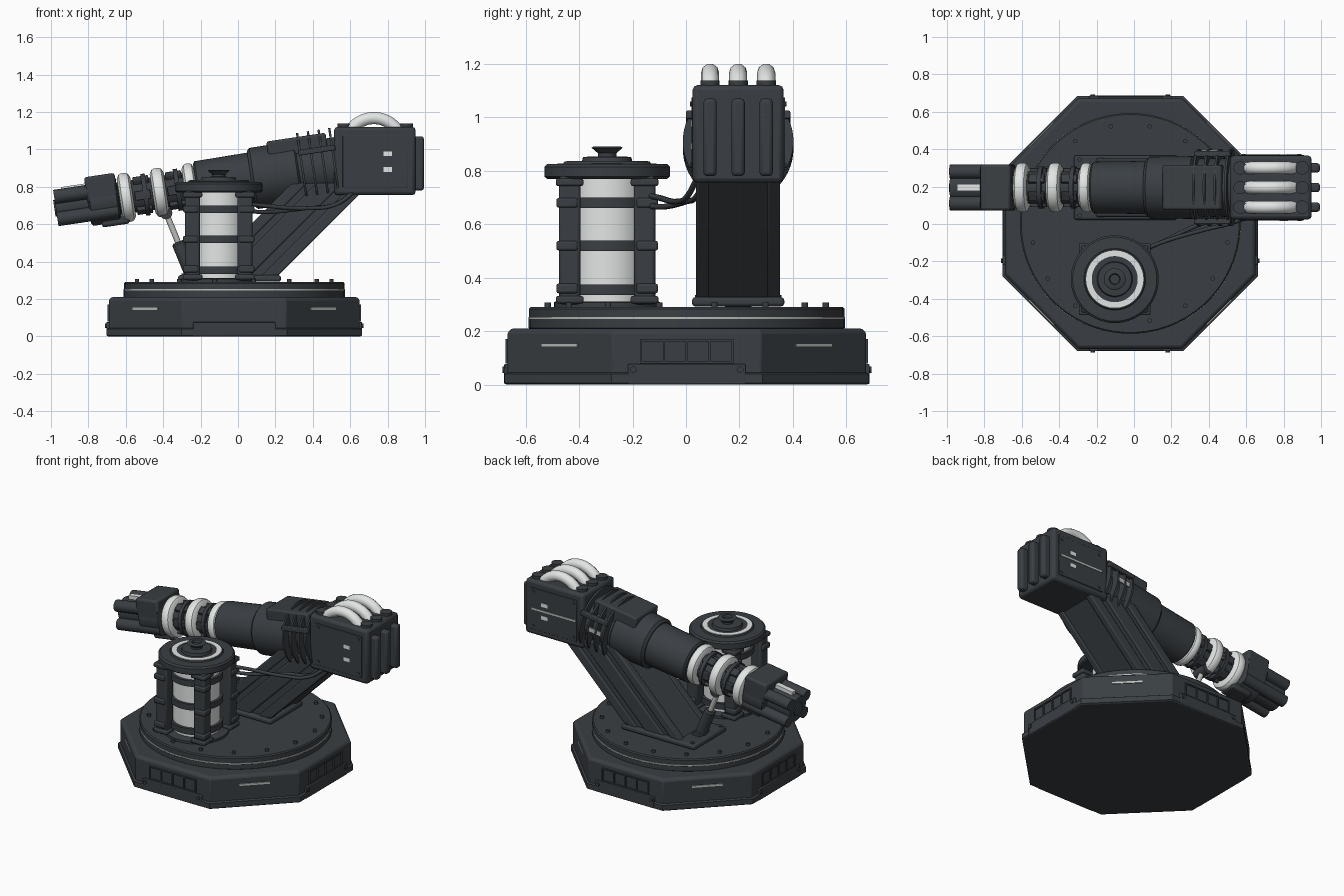
import bpy, bmesh, math
from mathutils import Matrix, Vector

if "Cube" in bpy.data.objects:
    bpy.data.objects.remove(bpy.data.objects["Cube"])


def material(name, rgb):
    m = bpy.data.materials.new(name)
    m.use_nodes = True
    m.diffuse_color = (*rgb, 1)
    m.node_tree.nodes["Principled BSDF"].inputs["Base Color"].default_value = (*rgb, 1)
    return m


DARK = material("dark gunmetal", (0.042, 0.049, 0.056))
LIGHT = material("pale glow white", (0.76, 0.79, 0.77))
STRIP = material("light grey strip", (0.50, 0.52, 0.50))
I = Matrix.Identity(4)


def T(x, y, z):
    return Matrix.Translation((x, y, z))


def finish(name, bm, mat, M=I, bevel=0):
    bmesh.ops.recalc_face_normals(bm, faces=bm.faces)
    me = bpy.data.meshes.new(name)
    bm.to_mesh(me)
    bm.free()
    me.materials.append(mat)
    for p in me.polygons:
        p.use_smooth = True
    me.set_sharp_from_angle(angle=math.radians(35))
    ob = bpy.data.objects.new(name, me)
    ob.matrix_world = M
    bpy.context.collection.objects.link(ob)
    if bevel:
        b = ob.modifiers.new("bevel", "BEVEL")
        b.width, b.segments, b.limit_method = bevel, 2, "ANGLE"
    return ob


def boxes(name, parts, mat=DARK, M=I, bevel=0.0):
    """Boxes given as (centre, size[, extra matrix]) joined in one object."""
    bm = bmesh.new()
    for c, s, *R in parts:
        bmesh.ops.create_cube(bm, size=1, matrix=(R[0] if R else I) @ T(*c) @ Matrix.Diagonal((*s, 1)))
    return finish(name, bm, mat, M, bevel)


def lathe(name, profile, mat=DARK, M=I, seg=48, bevel=0.0):
    """Spin (height, radius) points about local z, capping both ends."""
    bm = bmesh.new()
    rings = []
    for h, r in profile:
        rings.append([bm.verts.new((r * math.cos(a), r * math.sin(a), h))
                      for a in (2 * math.pi * (i + 0.5) / seg for i in range(seg))])
    for a, b in zip(rings, rings[1:]):
        for i in range(seg):
            j = (i + 1) % seg
            bm.faces.new((a[i], a[j], b[j], b[i]))
    bm.faces.new(rings[0])
    bm.faces.new(rings[-1])
    return finish(name, bm, mat, M, bevel)


def studs(name, places, r, h, mat=DARK, M=I):
    """Short cylinders; places are matrices, local z is the stud axis."""
    bm = bmesh.new()
    for P in places:
        bmesh.ops.create_cone(bm, cap_ends=True, segments=16, radius1=r, radius2=r, depth=h, matrix=P)
    return finish(name, bm, mat, M)


def pipe(name, pts, r, mat=DARK):
    cu = bpy.data.curves.new(name, "CURVE")
    cu.dimensions, cu.bevel_depth, cu.bevel_resolution, cu.use_fill_caps = "3D", r, 3, True
    sp = cu.splines.new("BEZIER")
    sp.bezier_points.add(len(pts) - 1)
    for bp, p in zip(sp.bezier_points, pts):
        bp.co = p
        bp.handle_left_type = bp.handle_right_type = "AUTO"
    cu.materials.append(mat)
    ob = bpy.data.objects.new(name, cu)
    bpy.context.collection.objects.link(ob)


def rot(deg, axis="Z"):
    return Matrix.Rotation(math.radians(deg), 4, axis)


# Octagonal base, with a wider skirt
BASE = T(-0.02, 0.003, 0)
K = 1 / math.cos(math.pi / 8)
lathe("base_body", [(0.01, 0.67 * K), (0.195, 0.67 * K), (0.21, 0.655 * K)], M=BASE, seg=8, bevel=0.006)
lathe("base_skirt", [(0, 0.674 * K), (0.006, 0.682 * K), (0.04, 0.682 * K), (0.046, 0.672 * K)], M=BASE, seg=8)

# Vents and raised skirt tabs on the straight sides, light strips on the diagonals
vents, tabs, strips, bolts = [], [], [], []
for k in range(4):
    R = rot(90 * k)
    vents += [((0.672, 0, z), (0.012, 0.35, 0.008), R) for z in (0.084, 0.166)]
    vents += [((0.672, y * 0.0855, 0.125), (0.012, 0.008, 0.08), R) for y in (-2, -1, 0, 1, 2)]
    tabs.append(((0.675, 0, 0.04), (0.016, 0.44, 0.075), R))
    strips.append(((0.671, 0, 0.147), (0.008, 0.19, 0.013), R @ rot(45)))
    bolts += [R @ T(0.684, y, 0.056) @ rot(90, "Y") for y in (-0.2, 0.2)]
boxes("base_vents", vents, M=BASE)
boxes("base_tabs", tabs, M=BASE, bevel=0.004)
boxes("base_light_strips", strips, STRIP, BASE)
studs("base_bolts", bolts, 0.012, 0.012, M=BASE)

# Turntable
lathe("turntable", [(0.2, 0.575), (0.212, 0.592), (0.245, 0.592), (0.245, 0.583), (0.254, 0.583),
                    (0.254, 0.59), (0.284, 0.59), (0.291, 0.583)], M=BASE, seg=64)
lathe("turntable_light_ring", [(0.246, 0.593), (0.253, 0.593)], STRIP, BASE, 64)
studs("turntable_bolts", [rot(22.5 * k + 11.25) @ T(0.53, 0, 0.297) for k in range(16)], 0.012, 0.02, M=BASE)

# Power cell: glowing core caged by four posts
CELL = T(-0.103, -0.295, 0)
lathe("cell_foot", [(0.285, 0.2), (0.308, 0.2), (0.312, 0.19)], M=CELL)
lathe("cell_core", [(0.31, 0.145), (0.78, 0.145)], LIGHT, CELL)
for i, z in enumerate((0.355, 0.52, 0.68)):
    lathe(f"cell_band_{i}", [(z - 0.02, 0.15), (z - 0.02, 0.163), (z + 0.02, 0.163), (z + 0.02, 0.15)], M=CELL)
posts, pads = [], []
for sx in (-1, 1):
    for sy in (-1, 1):
        posts.append(((sx * 0.14, sy * 0.14, 0.54), (0.08, 0.08, 0.48)))
        pads += [((sx * 0.14, sy * 0.14, z), (0.104, 0.104, 0.028)) for z in (0.318, 0.757)]
        pads += [((sx * 0.15, sy * 0.15, z), (0.08, 0.08, 0.036)) for z in (0.36, 0.52, 0.68)]
boxes("cell_posts", posts, M=CELL, bevel=0.012)
boxes("cell_post_clamps", pads, M=CELL, bevel=0.008)
lathe("cell_cap", [(0.77, 0.225), (0.778, 0.235), (0.815, 0.235), (0.825, 0.225), (0.827, 0.165),
                   (0.834, 0.16), (0.834, 0.095), (0.852, 0.09), (0.854, 0.035), (0.866, 0.035),
                   (0.886, 0.058), (0.89, 0.052), (0.89, 0.03), (0.875, 0.025)], M=CELL)
lathe("cell_cap_light_ring", [(0.83, 0.153), (0.837, 0.153), (0.837, 0.123), (0.83, 0.123)], LIGHT, CELL)

# Slanted support strut: side profile extruded across y
Y = 0.195
boxes("strut_foot", [((-0.045, Y, 0.31), (0.55, 0.345, 0.035))], bevel=0.012)
studs("strut_foot_bolts", [T(x, Y + s * 0.15, 0.33) for x in (-0.29, 0.2) for s in (-1, 1)], 0.012, 0.012)


def slanted(name, lo, hi, y0, y1, bevel=0.008):
    bm = bmesh.new()
    f = bm.faces.new([bm.verts.new((x, y0, z)) for x, z in
                      ((0.31 + lo, 0.31), (0.31 + hi, 0.31), (0.82 + hi, 0.82), (0.82 + lo, 0.82))])
    g = bmesh.ops.extrude_face_region(bm, geom=[f])["geom"]
    bmesh.ops.translate(bm, verts=[v for v in g if isinstance(v, bmesh.types.BMVert)], vec=(0, y1 - y0, 0))
    finish(name, bm, DARK, bevel=bevel)


slanted("strut_core", -0.52, -0.125, Y - 0.142, Y + 0.142)
for i, s in enumerate((-1, 1)):
    for j, (lo, hi) in enumerate(((-0.53, -0.45), (-0.40, -0.26), (-0.20, -0.11))):
        slanted(f"strut_rail_{i}_{j}", lo, hi, Y + s * 0.11, Y + s * 0.157)

# Rear head box, cooling fins and side panels
boxes("head", [((0.732, Y, 0.938), (0.435, 0.34, 0.365))], bevel=0.018)
boxes("head_fins", [((0.962, Y + k * 0.105, 0.925), (0.064, 0.05, 0.29)) for k in (-1, 0, 1)], bevel=0.014)
boxes("head_side_panels", [((0.735, Y + s * 0.171, 0.935), (0.35, 0.008, 0.28)) for s in (-1, 1)], bevel=0.003)
studs("head_panel_bolts", [T(x, Y + s * 0.176, z) @ rot(90, "X") for s in (-1, 1)
                           for x in (0.585, 0.885) for z in (0.82, 1.05)], 0.01, 0.008)
boxes("head_side_lights", [((0.8, Y + s * 0.174, z), (0.045, 0.008, 0.025)) for s in (-1, 1)
                           for z in (0.892, 0.977)], LIGHT)
boxes("head_long_light", [((0.73, Y + 0.174, 0.935), (0.33, 0.008, 0.012))], STRIP)

# Three glowing arched tubes on the head
for k in (-1, 0, 1):
    y = Y + k * 0.105
    arc = [(0.727 + 0.152 * math.cos(a), y, 1.015 + 0.152 * math.sin(a))
           for a in (math.pi * i / 8 for i in range(9))]
    pipe(f"arched_tube_{k + 1}", arc, 0.034, LIGHT)
studs("tube_sockets", [T(x, Y + k * 0.105, 1.12) for x in (0.567, 0.9) for k in (-1, 0, 1)], 0.036, 0.035)

# Tilted barrel: local x runs along it
GUN = T(0, Y, 0.832) @ rot(-8.5, "Y")
AX = GUN @ rot(90, "Y")
lathe("barrel_core", [(-0.66, 0.088), (0.55, 0.088)], M=AX, seg=32)
lathe("barrel_sleeve", [(-0.225, 0.125), (-0.215, 0.138), (0.07, 0.142), (0.08, 0.13)], M=AX)
lathe("barrel_breech", [(0.07, 0.15), (0.085, 0.165), (0.32, 0.168), (0.33, 0.155), (0.58, 0.155)], M=AX)
boxes("breech_top_cover", [((0.34, 0, 0.13), (0.32, 0.24, 0.11))], M=GUN, bevel=0.012)
boxes("breech_side_lights", [((0.42, 0.196, 0.02), (0.1, 0.008, 0.03))], STRIP, GUN)
for i in range(4):
    x = 0.35 + i * 0.058
    lathe(f"cooling_rib_{i}", [(x - 0.006, 0.15), (x - 0.006, 0.207), (x + 0.006, 0.207), (x + 0.006, 0.15)], M=AX)
boxes("rib_side_lugs", [((0.44, s * 0.18, 0.1), (0.2, 0.03, 0.03)) for s in (-1, 1)], M=GUN, bevel=0.005)

# Glowing coils with dark spacers between them
for i, (a, b) in enumerate(((-0.64, -0.567), (-0.462, -0.387), (-0.29, -0.222))):
    lathe(f"barrel_coil_{i}", [(a, 0.105), (a + 0.012, 0.126), (a + 0.025, 0.132), (b - 0.025, 0.132),
                               (b - 0.012, 0.126), (b, 0.105)], LIGHT, AX)
spacers = []
for k in range(6):
    R = rot(60 * k + 30, "X")
    spacers += [((x, 0, 0.09), (0.085, 0.05, 0.03), R) for x in (-0.515, -0.338)]
boxes("coil_spacers", spacers, M=GUN, bevel=0.004)
for i, x in enumerate((-0.5, -0.325)):
    lathe(f"spacer_collar_{i}", [(x - 0.012, 0.09), (x - 0.012, 0.113), (x + 0.012, 0.113), (x + 0.012, 0.09)], M=AX)

# Muzzle housing and barrel cluster
lathe("muzzle_housing", [(-0.81, 0.11), (-0.8, 0.125), (-0.655, 0.125), (-0.645, 0.11)], M=AX, seg=24)
boxes("muzzle_housing_blocks", [((-0.73, 0, 0.07), (0.165, 0.245, 0.14)),
                                ((-0.68, 0, -0.115), (0.15, 0.12, 0.05))], M=GUN, bevel=0.014)
lathe("muzzle_core", [(-0.985, 0.05), (-0.985, 0.085), (-0.66, 0.085)], M=AX, seg=24)
studs("muzzle_rods", [T(-0.82, sy * 0.085, sz * 0.06) @ rot(90, "Y") for sy in (-1, 1) for sz in (-1, 1)],
      0.038, 0.33, M=GUN)
lathe("muzzle_bore", [(-0.993, 0.03), (-0.993, 0.045), (-0.98, 0.045)], M=AX, seg=24)
boxes("muzzle_top_strip", [((-0.87, 0, 0.094), (0.14, 0.036, 0.025))], LIGHT, GUN)

# Hydraulic support under the barrel
top, foot = Vector((-0.385, Y, 0.66)), Vector((-0.245, Y, 0.32))
RAM = Matrix.Translation(foot) @ (top - foot).to_track_quat("Z", "Y").to_matrix().to_4x4()
lathe("ram_sleeve", [(0, 0.036), (0.19, 0.036), (0.2, 0.028)], M=RAM, seg=24)
lathe("ram_rod", [(0.19, 0.016), (0.36, 0.016)], STRIP, RAM, 24)
studs("ram_pivots", [T(*p) @ rot(90, "X") for p in (top, foot)], 0.034, 0.1)

# Cables from the power cell to the head
for i, d in enumerate((0, 0.035)):
    pipe(f"cable_{i}", [(0.03, -0.15, 0.71 - d), (0.13, -0.105, 0.70 - d), (0.36, -0.035 + d, 0.685),
                        (0.52, 0.005 + d, 0.705), (0.64, 0.05 + d, 0.79)], 0.011)
